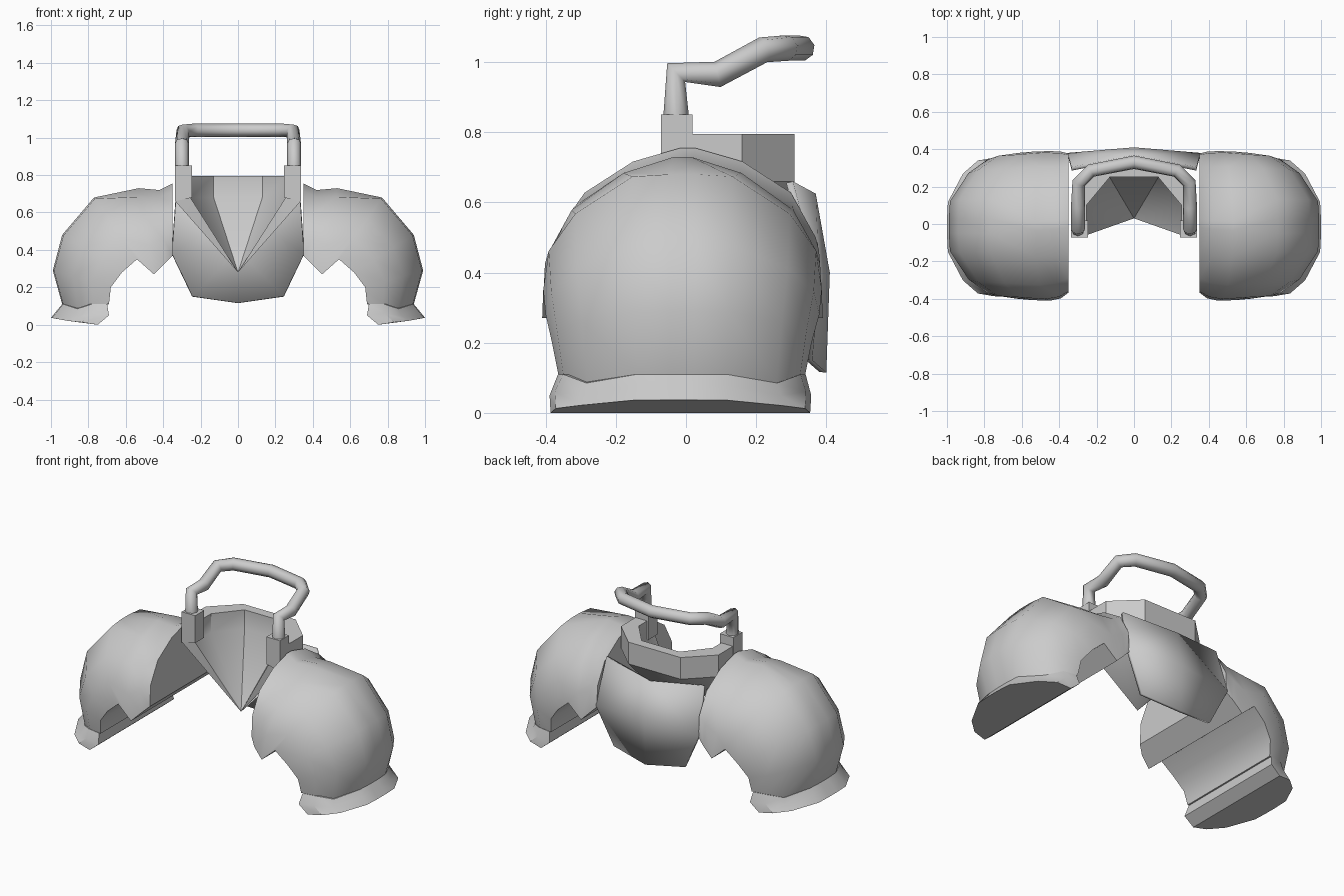
import bpy, bmesh, math

if "Cube" in bpy.data.objects:
    bpy.data.objects.remove(bpy.data.objects["Cube"])


def finish(name, verts, faces, mirror=False, smooth=40):
    me = bpy.data.meshes.new(name)
    me.from_pydata(verts, [], faces)
    bm = bmesh.new()
    bm.from_mesh(me)
    bmesh.ops.remove_doubles(bm, verts=bm.verts, dist=0.0005)
    bmesh.ops.recalc_face_normals(bm, faces=bm.faces)
    bm.to_mesh(me)
    bm.free()
    ob = bpy.data.objects.new(name, me)
    bpy.context.collection.objects.link(ob)
    bpy.ops.object.select_all(action='DESELECT')
    ob.select_set(True)
    bpy.context.view_layer.objects.active = ob
    if smooth:
        bpy.ops.object.shade_smooth_by_angle(angle=math.radians(smooth))
    if mirror:
        m = ob.modifiers.new("mirror", 'MIRROR')
        m.use_axis = (True, False, False)
    return ob


def loft(name, rings, **kw):
    # closed rings joined in order, capped at both ends
    n = len(rings[0])
    verts = [p for r in rings for p in r]
    faces = [(i*n + j, i*n + (j+1) % n, (i+1)*n + (j+1) % n, (i+1)*n + j)
             for i in range(len(rings)-1) for j in range(n)]
    faces += [tuple(range(n)), tuple(range((len(rings)-1)*n, len(rings)*n))]
    return finish(name, verts, faces, **kw)


def arch(xi, zi, xo, zo, yc, w, shape, dip=0):
    # half-round section from the straight inner edge out to the shell
    pts = [(s*f, h) for s, part in ((-1, shape), (1, shape[::-1])) for f, h in part]
    ring = []
    for f, h in pts:
        d = dip if 0.6 < abs(f) < 0.9 else 0
        ring.append((xi + (xo-xi)*h, yc + w*f, zi + (zo-zi)*h - d))
    return ring


# shoulder domes: sections fan from the neck side down to the arm opening
peaked = [(1, 0), (.98, .34), (.79, .67), (.42, .9), (.06, 1)]
broad = [(1, 0), (.96, .34), (.77, .66), (.36, .98), (.1, 1)]
loft("shoulder_dome", [
    arch(.35, .37, .35, .755, .005, .372, peaked),
    arch(.39, .33, .42, .72, -.005, .392, peaked),
    arch(.45, .27, .53, .73, -.01, .400, peaked),
    arch(.54, .35, .77, .68, -.01, .397, broad),
    arch(.62, .28, .94, .48, -.01, .390, broad),
    arch(.68, .20, .99, .29, -.012, .370, broad),
    arch(.69, .11, .94, .11, -.012, .352, broad, .025)], mirror=True)

# flared cuff under each dome
loft("shoulder_cuff", [
    arch(.70, .11, .94, .11, -.012, .353, broad, .025),
    arch(.69, .05, .965, .08, -.016, .373, broad, .02),
    arch(.75, .0, 1.0, .037, -.016, .370, broad, .003)], mirror=True)

# open collar whose inside and outside walls taper to one front tip
half_out = [(.335, -.07), (.335, .16), (.18, .31)]
half_in = [(.255, -.06), (.255, .10), (.13, .25)]
full = lambda h: h + [(-x, y) for x, y in reversed(h)]
out, inn = full(half_out), full(half_in)
n = len(out)
verts = [(x, y, .795) for x, y in out] + [(x, y, .795) for x, y in inn]
verts += [(x, y, .66) for x, y in out] + [(x, y, .68) for x, y in inn]
verts.append((0, .03, .28))
tip = 4*n
faces = []
for i in range(n-1):
    a, b, c, d = i, n+i, 2*n+i, 3*n+i
    faces += [(a, a+1, b+1, b), (a, c, c+1, a+1), (b, b+1, d+1, d),
              (c, tip, c+1), (d, d+1, tip)]
for i in (0, n-1):
    faces += [(i, n+i, 3*n+i, 2*n+i), (2*n+i, 3*n+i, tip)]
finish("collar", verts, faces, smooth=35)

# square sockets holding the bar
x0, x1, y0, y1 = .245, .338, -.071, .018
loft("bar_socket", [[(x0, y0, z+.02*(z < .7)), (x1, y0, z), (x1, y1, z), (x0, y1, z+.02*(z < .7))]
                    for z in (.66, .85)], mirror=True, smooth=0)

# back plate, folded along its centre
verts = [(0, .37, .625), (0, .41, .40), (0, .40, .115)]
for s in (1, -1):
    verts += [(s*.335, .305, .66), (s*.355, .38, .38), (s*.245, .36, .15)]
faces = [(0, 1, 4, 3), (1, 2, 5, 4), (0, 6, 7, 1), (1, 7, 8, 2)]
plate = finish("back_plate", verts, faces, smooth=30)
sol = plate.modifiers.new("thickness", 'SOLIDIFY')
sol.thickness = .02
sol.offset = -1 if plate.data.polygons[0].normal.y > 0 else 1

# bent tube rising from the sockets and running round the back
half = [(.30, -.028, .84), (.30, -.028, .97), (.30, .09, .965), (.295, .22, 1.035), (.23, .285, 1.04)]
path = half + [(0, .33, 1.04)] + [(-x, y, z) for x, y, z in reversed(half)]
cu = bpy.data.curves.new("neck_bar", 'CURVE')
cu.dimensions = '3D'
cu.bevel_depth = .037
cu.bevel_resolution = 2
cu.use_fill_caps = True
sp = cu.splines.new('POLY')
sp.points.add(len(path)-1)
for p, co in zip(sp.points, path):
    p.co = (*co, 1)
sp.use_smooth = True
bpy.context.collection.objects.link(bpy.data.objects.new("neck_bar", cu))
